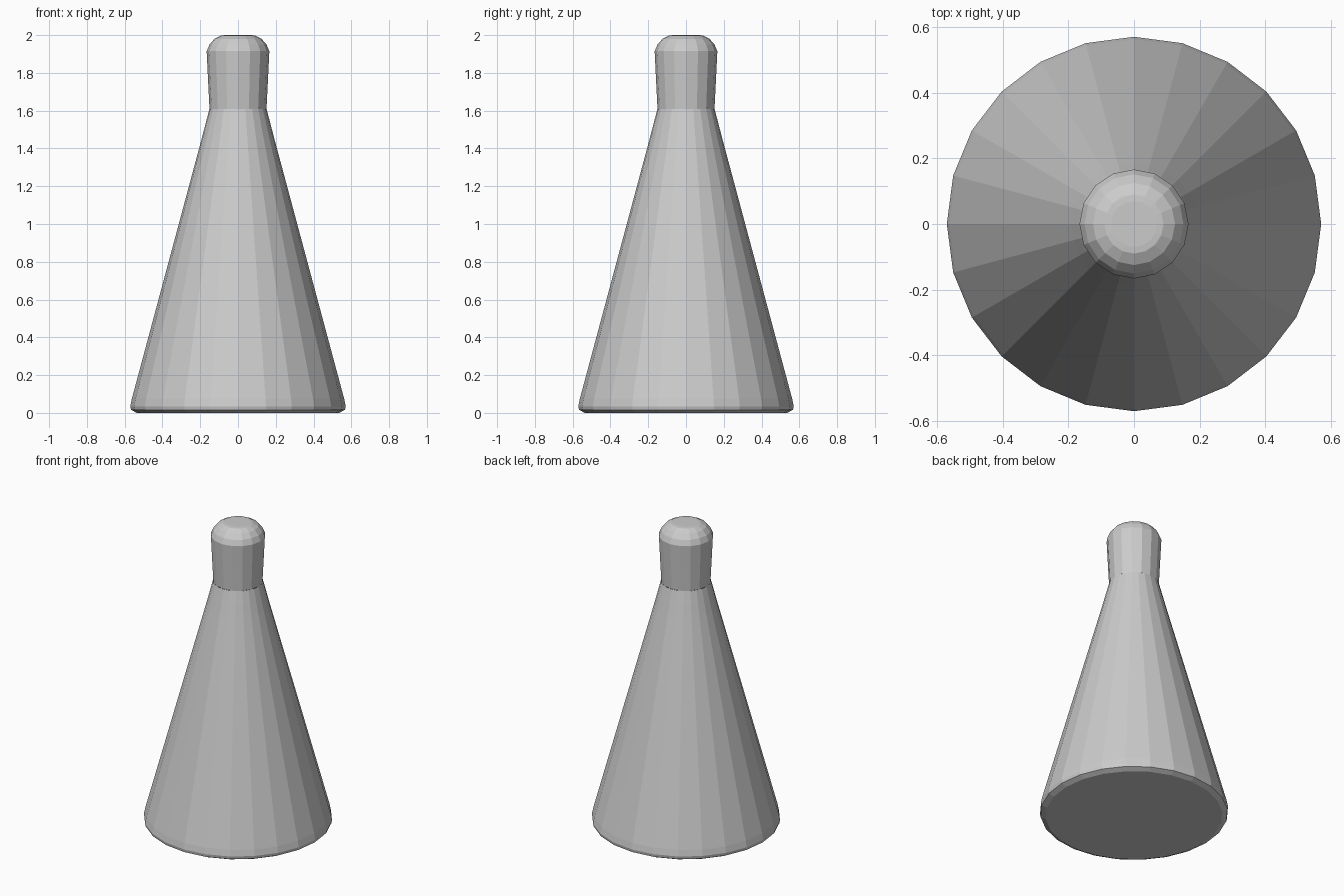
import bpy, bmesh
from math import cos, sin, tau

if "Cube" in bpy.data.objects:
    bpy.data.objects.remove(bpy.data.objects["Cube"])


def lathe(name, profile, sides, cap_bottom=False, cap_top=False):
    """Revolve (radius, height) points into flat-shaded rings."""
    bm = bmesh.new()
    rings = [[bm.verts.new((r * cos(tau * i / sides), r * sin(tau * i / sides), z))
              for i in range(sides)] for r, z in profile]
    for low, high in zip(rings, rings[1:]):
        for i in range(sides):
            j = (i + 1) % sides
            bm.faces.new((low[i], low[j], high[j], high[i]))
    if cap_bottom:
        bm.faces.new(rings[0][::-1])
    if cap_top:
        bm.faces.new(rings[-1])
    mesh = bpy.data.meshes.new(name)
    bm.to_mesh(mesh)
    bm.free()
    obj = bpy.data.objects.new(name, mesh)
    bpy.context.collection.objects.link(obj)
    return obj


# Tapered body with a small rounded foot and closed base
lathe("cone_body", [(0.535, 0.0), (0.566, 0.016), (0.57, 0.035), (0.562, 0.075),
                    (0.19, 1.46), (0.172, 1.53), (0.151, 1.61)], 24, cap_bottom=True)

# Slightly flared neck with a domed, flat-topped end
lathe("neck_knob", [(0.151, 1.61), (0.158, 1.75), (0.166, 1.915), (0.151, 1.95),
                    (0.125, 1.98), (0.09, 1.998), (0.07, 2.0)], 16, cap_top=True)
